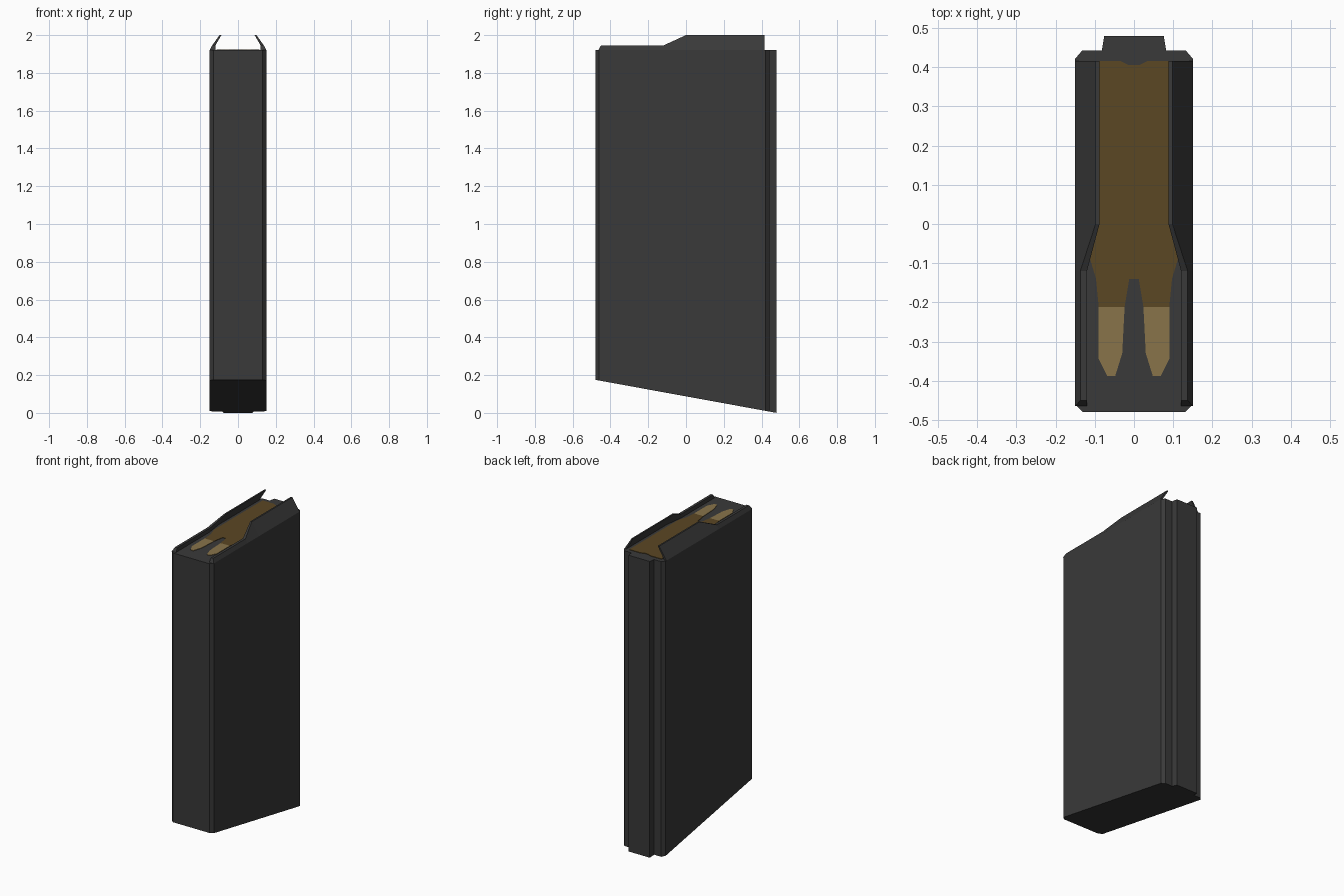
import bpy, bmesh

if "Cube" in bpy.data.objects:
    bpy.data.objects.remove(bpy.data.objects["Cube"])

TOP = 1.92


def material(name, rgb):
    m = bpy.data.materials.new(name)
    m.diffuse_color = (*rgb, 1)
    m.use_nodes = True
    m.node_tree.nodes["Principled BSDF"].inputs["Base Color"].default_value = m.diffuse_color
    return m


GREY = material("dark_grey_metal", (0.041, 0.041, 0.041))
BRASS = material("dark_brass", (0.105, 0.063, 0.017))
COPPER = material("pale_copper", (0.25, 0.175, 0.068))


def loft(name, rings, mat):
    """Closed solid through equal-length rings, capped at both ends."""
    bm = bmesh.new()
    loops = [[bm.verts.new(p) for p in r] for r in rings]
    n = len(loops[0])
    for a, b in zip(loops, loops[1:]):
        for i in range(n):
            j = (i + 1) % n
            bm.faces.new((a[i], a[j], b[j], b[i]))
    bm.faces.new(loops[0][::-1])
    bm.faces.new(loops[-1])
    bmesh.ops.recalc_face_normals(bm, faces=bm.faces[:])
    me = bpy.data.meshes.new(name)
    bm.to_mesh(me)
    bm.free()
    me.materials.append(mat)
    ob = bpy.data.objects.new(name, me)
    bpy.context.collection.objects.link(ob)
    return ob


def mirror_x(ob):
    ob.modifiers.new("mirror", 'MIRROR').use_axis[0] = True


def plate(name, outline, mat):
    """Thin painted detail lying on the flat top."""
    return loft(name, [[(x, y, z) for x, y in outline]
                       for z in (TOP - 0.003, TOP + 0.003)], mat)


# Box body: chamfered outline with rear spine, slanted floor
half = [(0.13, -0.48), (0.15, -0.46), (0.15, 0.422), (0.132, 0.443),
        (0.082, 0.443), (0.076, 0.48)]
outline = half + [(-x, y) for x, y in reversed(half)]
floor = [(x, y, 0.175 * (0.48 - y) / 0.96) for x, y in outline]
loft("magazine_body", [floor, [(x, y, TOP) for x, y in outline]], GREY)

# Feed lips: low in front, rising and leaning inwards at the rear
# station: base y, tip y, inner base x, outer tip x, inner tip x, tip z
stations = [(-0.465, -0.45, 0.12, 0.137, 0.12, 1.945),
            (-0.12, -0.12, 0.12, 0.137, 0.12, 1.945),
            (0.0, 0.0, 0.136, 0.098, 0.088, 2.0),
            (0.416, 0.416, 0.136, 0.098, 0.088, 2.0)]
lips = loft("feed_lips", [[(0.15, yb, TOP), (xo, yt, z), (xi, yt, z), (xb, yb, TOP)]
                          for yb, yt, xb, xo, xi, z in stations], GREY)
mirror_x(lips)

# Cartridge cases seen in the opening
h = [(0.014, 0.406), (0.035, 0.416), (0.115, 0.416), (0.115, -0.08),
     (0.097, -0.14), (0.09, -0.212), (0.024, -0.212), (0.012, -0.14)]
plate("cartridge_cases", h + [(-x, y) for x, y in reversed(h)], BRASS)

# Bullet tips
tips = plate("bullet_tips", [(0.024, -0.212), (0.09, -0.212), (0.09, -0.345),
                             (0.068, -0.388), (0.048, -0.388), (0.03, -0.33)], COPPER)
mirror_x(tips)
